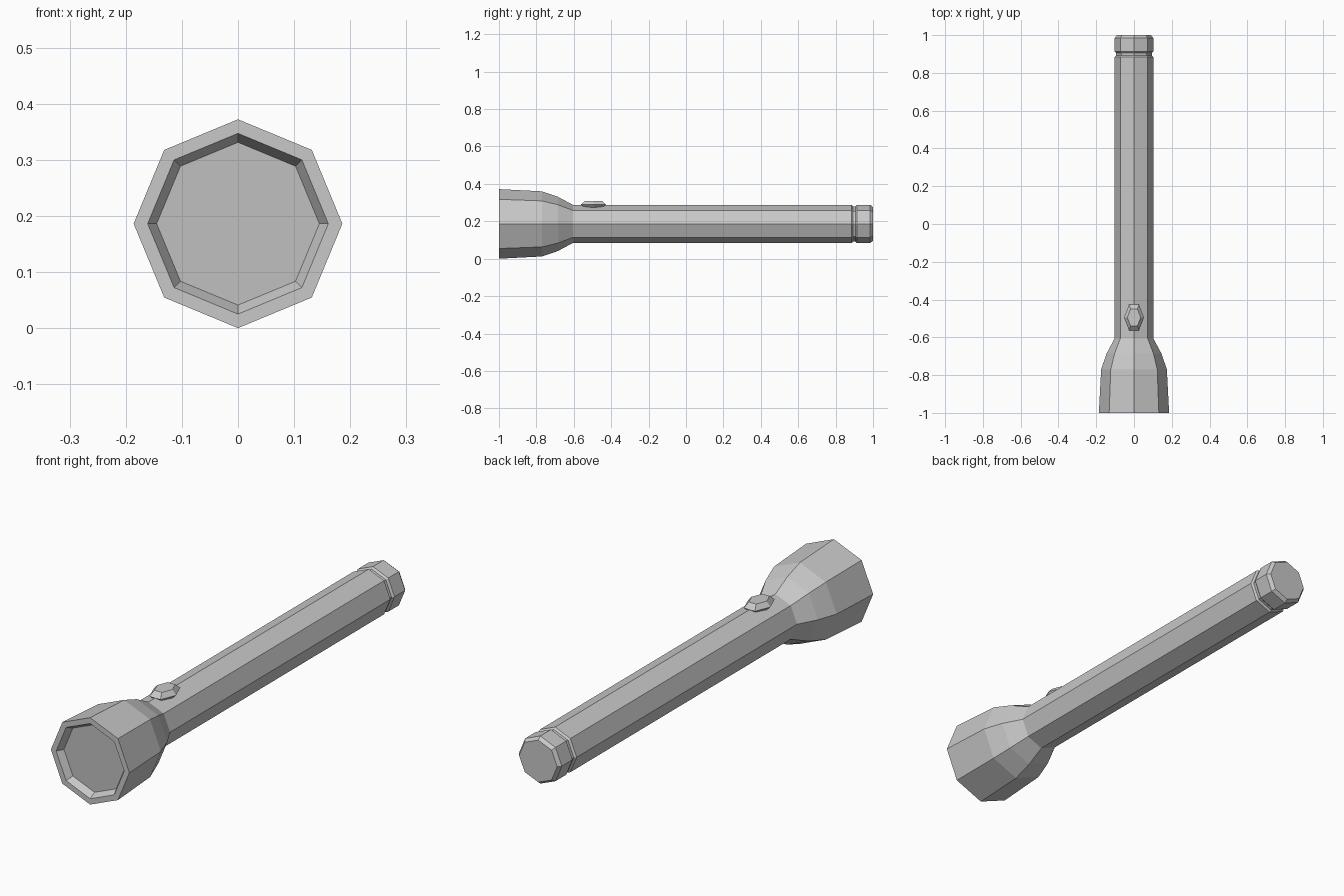
import bpy, bmesh, math

old = bpy.data.objects.get("Cube")
if old:
    bpy.data.objects.remove(old)

AXIS_Z = 0.186


def make_material(name, value):
    mat = bpy.data.materials.new(name)
    mat.use_nodes = True
    colour = (value, value, value, 1)
    mat.diffuse_color = colour
    mat.node_tree.nodes["Principled BSDF"].inputs["Base Color"].default_value = colour
    return mat


grey = make_material("metal grey", 0.58)
lens_grey = make_material("lens grey", 0.53)


def loft(name, rings, mat, cap_start=True, cap_end=True):
    """Skin a list of equally sized point rings."""
    bm = bmesh.new()
    loops = [[bm.verts.new(p) for p in ring] for ring in rings]
    n = len(loops[0])
    for a, b in zip(loops, loops[1:]):
        for i in range(n):
            j = (i + 1) % n
            bm.faces.new((a[i], a[j], b[j], b[i]))
    if cap_start:
        bm.faces.new(loops[0][::-1])
    if cap_end:
        bm.faces.new(loops[-1])
    bmesh.ops.recalc_face_normals(bm, faces=bm.faces)
    mesh = bpy.data.meshes.new(name)
    bm.to_mesh(mesh)
    bm.free()
    mesh.materials.append(mat)
    obj = bpy.data.objects.new(name, mesh)
    bpy.context.collection.objects.link(obj)
    return obj


def octagon(y, r):
    angles = [math.tau * i / 8 for i in range(8)]
    return [(r * math.sin(a), y, AXIS_Z + r * math.cos(a)) for a in angles]


def hexagon(z, scale):
    angles = [math.tau * i / 6 for i in range(6)]
    return [(0.053 * scale * math.cos(a), -0.495 + 0.078 * scale * math.sin(a), z)
            for a in angles]


# Casing: recessed rim, flared head, handle, groove and tail cap
profile = [(-0.97, 0.145), (-1, 0.161), (-1, 0.186), (-0.77, 0.174),
           (-0.685, 0.145), (-0.605, 0.102), (0.885, 0.102), (0.893, 0.094),
           (0.905, 0.094), (0.913, 0.102), (0.985, 0.102), (1, 0.09)]
loft("casing", [octagon(y, r) for y, r in profile], grey, cap_start=False)

# Lens at the bottom of the recess
lens = loft("lens", [octagon(-0.97, 0.145), octagon(-0.962, 0.145)], lens_grey)

# Switch: hexagonal button, widest in the middle
loft("switch", [hexagon(0.268, 0.6), hexagon(0.289, 1), hexagon(0.309, 0.67)], grey)
